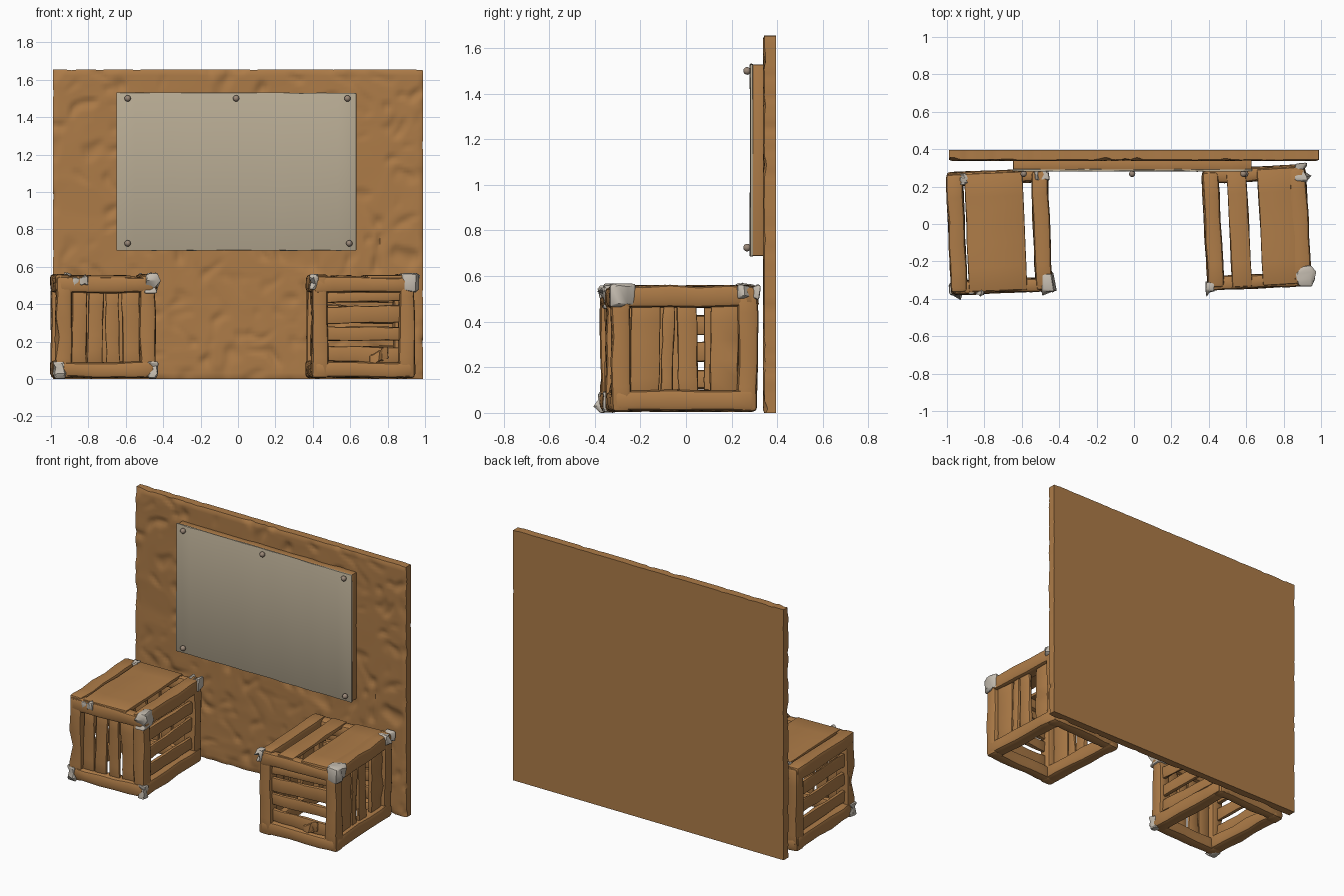
import bpy, bmesh, math, random
from mathutils import Matrix, Vector, noise

if "Cube" in bpy.data.objects:
    bpy.data.objects.remove(bpy.data.objects["Cube"])

random.seed(4)


def material(name, rgb):
    m = bpy.data.materials.new(name)
    m.diffuse_color = (*rgb, 1)
    m.use_nodes = True
    m.node_tree.nodes["Principled BSDF"].inputs["Base Color"].default_value = m.diffuse_color
    return m


WOOD = material("worn wood", (0.42, 0.20, 0.064))
PAPER = material("grey paper", (0.48, 0.41, 0.295))
METAL = material("pale metal", (0.55, 0.50, 0.43))
PIN = material("pin metal", (0.33, 0.25, 0.19))


def finish(bm, name, mat, matrix=None, angle=35):
    bmesh.ops.recalc_face_normals(bm, faces=bm.faces[:])
    me = bpy.data.meshes.new(name)
    bm.to_mesh(me)
    bm.free()
    if matrix:
        me.transform(matrix)
    me.materials.append(mat)
    me.polygons.foreach_set("use_smooth", [True] * len(me.polygons))
    me.set_sharp_from_angle(angle=math.radians(angle))
    ob = bpy.data.objects.new(name, me)
    bpy.context.collection.objects.link(ob)
    return ob


def plank(name, lo, hi, mat=WOOD, matrix=None, cuts=4, rough=0.005, bevel=0.012, tilt=0.0):
    """Box from lo to hi, cut along its length, made uneven and rounded."""
    lo, hi = Vector(lo), Vector(hi)
    size, mid = hi - lo, (hi + lo) / 2
    axis = max(range(3), key=lambda i: size[i])
    bm = bmesh.new()
    bmesh.ops.create_cube(bm, size=1)
    for v in bm.verts:
        v.co = Vector(v.co[i] * size[i] for i in range(3))
    long_edges = [e for e in bm.edges
                  if abs((e.verts[0].co - e.verts[1].co)[axis]) > size[axis] * 0.9]
    if cuts:
        bmesh.ops.subdivide_edges(bm, edges=long_edges, cuts=cuts)
    for v in bm.verts:
        t = v.co[axis] / size[axis]
        for i in range(3):
            v.co[i] += random.uniform(-rough, rough) * (1 if i != axis else 0.6)
        wide = max((i for i in range(3) if i != axis), key=lambda i: size[i])
        v.co[wide] += t * tilt
    sharp = [e for e in bm.edges if e.calc_face_angle(0) > 0.9]
    bmesh.ops.bevel(bm, geom=sharp, offset=min(bevel, min(size) * 0.3), segments=2,
                    profile=0.5, affect='EDGES', clamp_overlap=True)
    bmesh.ops.translate(bm, verts=bm.verts[:], vec=mid)
    return finish(bm, name, mat, matrix)


# Wall: dented front sheet, flat sides and back
def wall():
    W, H, YF, YB = 0.99, 1.655, 0.337, 0.395
    bm = bmesh.new()
    bmesh.ops.create_grid(bm, x_segments=120, y_segments=100, size=1)
    for v in bm.verts:
        edge = v.is_boundary
        x, z = v.co.x * W, (v.co.y + 1) / 2 * H
        p = Vector((x, z, 0))
        warp = p + 0.12 * noise.noise_vector(p * 5)
        n = noise.noise(warp * 11)
        dent = 0.011 * max(0, n - 0.12) / 0.4 + 0.004 * abs(noise.noise(warp * 5))
        chip = 0.008 * max(0, noise.noise(p * 14 + Vector((9, 3, 1)))) if edge else 0
        x -= math.copysign(chip, x) if abs(v.co.x) > 0.999 else 0
        z -= chip if v.co.y > 0.999 else 0
        v.co = (x, YF + dent + (0.006 if edge else 0), z)
    rim = [e for e in bm.edges if e.is_boundary]
    out = bmesh.ops.extrude_edge_only(bm, edges=rim)["geom"]
    for v in out:
        if isinstance(v, bmesh.types.BMVert):
            v.co.y = YB
    back = [e for e in out if isinstance(e, bmesh.types.BMEdge) and e.is_boundary]
    bmesh.ops.edgeloop_fill(bm, edges=back)
    finish(bm, "back_wall", WOOD, angle=50)


wall()

# Notice board: wooden backing, grey sheet and round pins
plank("board_backing", (-0.645, 0.289, 0.69), (0.628, 0.345, 1.526), cuts=10, rough=0.002, bevel=0.004)
plank("board_sheet", (-0.65, 0.281, 0.687), (0.632, 0.292, 1.53), PAPER, cuts=12, rough=0.002, bevel=0.003)
for x, z in ((-0.59, 1.5), (-0.01, 1.5), (0.585, 1.5), (-0.59, 0.725), (0.595, 0.725)):
    bm = bmesh.new()
    bmesh.ops.create_uvsphere(bm, u_segments=12, v_segments=8, radius=0.017)
    finish(bm, "board_pin", PIN, Matrix.Translation((x, 0.268, z)))


# Crate side infill: slats between (a, b) fractions of the opening
def slats(name, axis, pos, half, spans, upright, m):
    z0, z1 = 0.07, 0.48
    for a, b in spans:
        if upright:
            u0, u1, w0, w1 = -half + 2 * half * a, -half + 2 * half * b, z0, z1
        else:
            u0, u1, w0, w1 = -half - 0.02, half + 0.02, 0.09 + 0.375 * a, 0.09 + 0.375 * b
        lo, hi = [0, 0, w0], [0, 0, w1]
        lo[axis], hi[axis] = pos - 0.012, pos + 0.012
        lo[1 - axis], hi[1 - axis] = u0, u1
        plank(name, lo, hi, matrix=m, rough=0.004, bevel=0.007, tilt=random.uniform(-0.015, 0.015))


def crate(centre, turn, w, d, upright_front, front, side, top, caps):
    m = Matrix.Translation((*centre, 0)) @ Matrix.Rotation(math.radians(turn), 4, 'Z')
    X, Y, H, T = w / 2, d / 2, 0.56, 0.085
    # corner posts and long side beams
    for sx in (-1, 1):
        for sy in (-1, 1):
            xs, ys = sorted((sx * X, sx * (X - T))), sorted((sy * Y, sy * (Y - T)))
            plank("crate_post", (xs[0], ys[0], 0.005), (xs[1], ys[1], H - 0.01), matrix=m, bevel=0.018)
        xs = sorted((sx * (X + 0.003), sx * (X - T)))
        for name, z0, z1 in (("crate_bottom_side_beam", 0.008, 0.10), ("crate_top_side_beam", 0.465, H - 0.002)):
            plank(name, (xs[0], -Y + 0.01, z0), (xs[1], Y - 0.01, z1), matrix=m, bevel=0.02)
        slats("crate_side_slat", 0, sx * (X - 0.035), Y - T, side, not upright_front, m)
    # front and back beams
    for sy in (-1, 1):
        ys = sorted((sy * (Y + 0.003), sy * (Y - 0.07)))
        for name, z0, z1 in (("crate_bottom_cross_beam", 0.008, 0.09), ("crate_top_cross_beam", 0.46, 0.545)):
            plank(name, (-X + 0.01, ys[0], z0), (X - 0.01, ys[1], z1), matrix=m, bevel=0.02)
        slats("crate_end_slat", 1, sy * (Y - 0.035), X - T, front, upright_front, m)
    # lid planks
    for a, b in top:
        plank("crate_lid_plank", (a, -Y + 0.01, 0.528), (b, Y - 0.01, 0.553), matrix=m, rough=0.003, bevel=0.006)
    # torn metal corner caps: (x side, y side, z height, x, y, z size)
    for sx, sy, zc, a, b, c in caps:
        e = 0.010
        xs, ys = sorted((sx * (X + e), sx * (X - a))), sorted((sy * (Y + e), sy * (Y - b)))
        z0, z1 = (H - c, H + 0.004) if zc else (0.003, c)
        plank("crate_corner_cap", (xs[0], ys[0], z0), (xs[1], ys[1], z1), METAL, m, cuts=2, rough=0.011, bevel=0.012)


# Left crate: upright slats in front, lying slats on the sides
crate((-0.72, -0.04), 2.5, 0.535, 0.65, True,
      [(0, .22), (.24, .46), (.5, .7), (.74, 1)],
      [(0.05, .26), (.36, .58), (.68, .9)],
      [(-0.175, 0.135)],
      [(1, -1, 1, .06, .09, .10), (-1, -1, 0, .05, .06, .09), (1, -1, 0, .05, .05, .09),
       (1, 1, 1, .07, .06, .07)])
plank("crate_edge_patch", (-0.885, -0.378, 0.497), (-0.80, -0.35, 0.548), METAL, rough=0.007)
plank("crate_rear_patch", (-0.93, 0.21, 0.54), (-0.90, 0.27, 0.563), METAL, rough=0.004)

# Right crate: lying slats in front, upright slats on the sides
crate((0.655, -0.02), 3, 0.55, 0.64, False,
      [(0, .22), (.31, .50), (.56, .80), (.86, 1)],
      [(0, .27), (.29, .40), (.44, .62), (.74, 1)],
      [(-0.145, -0.04), (0.02, 0.235)],
      [(1, -1, 1, .07, .10, .09), (-1, -1, 1, .03, .04, .08), (1, 1, 1, .06, .09, .06)])
# broken splinter leaning on the front slats
plank("crate_splinter", (0.70, -0.325, 0.09), (0.80, -0.305, 0.15), rough=0.012, cuts=3, tilt=0.04)
